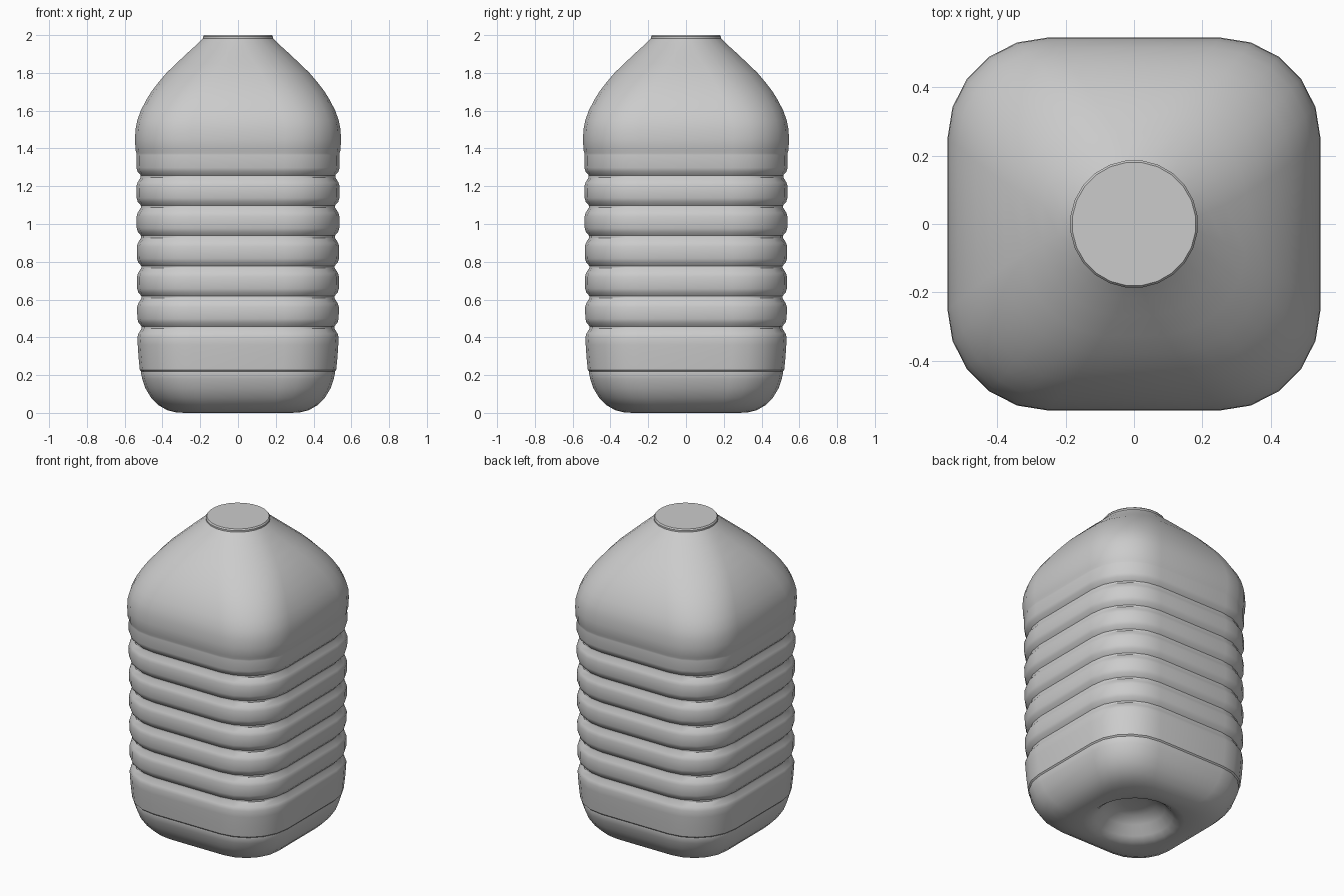
import bpy, bmesh
from math import sin, cos, pi

W = 0.545  # largest half width


def section(h, t):
    """24-point rounded square of half width h, blended by t into a circle."""
    f, r = h * 0.25 / W, h * 0.295 / W
    pts = []
    for q in range(4):
        cx, cy = [(f, f), (-f, f), (-f, -f), (f, -f)][q]
        for i in range(6):
            a = q * pi / 2 + i * pi / 10
            c = q * pi / 2 + (i + 0.5) * pi / 12
            x, y = cx + r * cos(a), cy + r * sin(a)
            pts.append((x + (h * cos(c) - x) * t, y + (h * sin(c) - y) * t))
    return pts


# profile rows: half width, height, roundness
# recessed base, then the lower body
profile = [(0.07, 0.125, 1), (0.13, 0.115, 1), (0.18, 0.08, 1), (0.225, 0.03, 1),
           (0.255, 0.008, 1), (0.285, 0.0, 0.8), (0.33, 0.003, 0.3), (0.375, 0.014, 0.1),
           (0.42, 0.04, 0), (0.46, 0.08, 0), (0.49, 0.13, 0), (0.507, 0.18, 0),
           (0.514, 0.212, 0), (0.513, 0.22, 0), (0.52, 0.228, 0), (0.527, 0.3, 0),
           (0.531, 0.36, 0)]
# six grip grooves
for k in range(6):
    z = 0.45 + 0.16 * k
    w = 0.533 + 0.001 * k
    profile += [(w, z - 0.05, 0), (w - 0.006, z - 0.03, 0), (w - 0.023, z - 0.003, 0),
                (w - 0.023, z + 0.008, 0), (w - 0.006, z + 0.028, 0), (w, z + 0.048, 0)]
# ledge, rounded shoulder and neck lip
profile += [(0.537, 1.365, 0), (0.537, 1.375, 0), (0.543, 1.39, 0), (W, 1.45, 0),
            (0.543, 1.5, 0), (0.533, 1.55, 0.02), (0.515, 1.6, 0.06), (0.49, 1.65, 0.12),
            (0.46, 1.7, 0.2), (0.422, 1.75, 0.3), (0.38, 1.8, 0.42), (0.328, 1.85, 0.56),
            (0.27, 1.905, 0.75), (0.22, 1.95, 0.9), (0.187, 1.982, 1),
            (0.187, 1.992, 1), (0.181, 2.0, 1)]

bm = bmesh.new()
rings = [[bm.verts.new((x, y, z)) for x, y in section(h, t)] for h, z, t in profile]
for a, b in zip(rings, rings[1:]):
    for i in range(24):
        j = (i + 1) % 24
        bm.faces.new((a[i], a[j], b[j], b[i]))
bm.faces.new(rings[0][::-1])
bm.faces.new(rings[-1])
mesh = bpy.data.meshes.new("bottle_body")
bm.to_mesh(mesh)
bm.free()

bottle = bpy.data.objects.new("bottle_body", mesh)
bpy.context.collection.objects.link(bottle)
bpy.context.view_layer.objects.active = bottle
bottle.select_set(True)
bpy.ops.object.shade_smooth_by_angle(angle=0.6)
